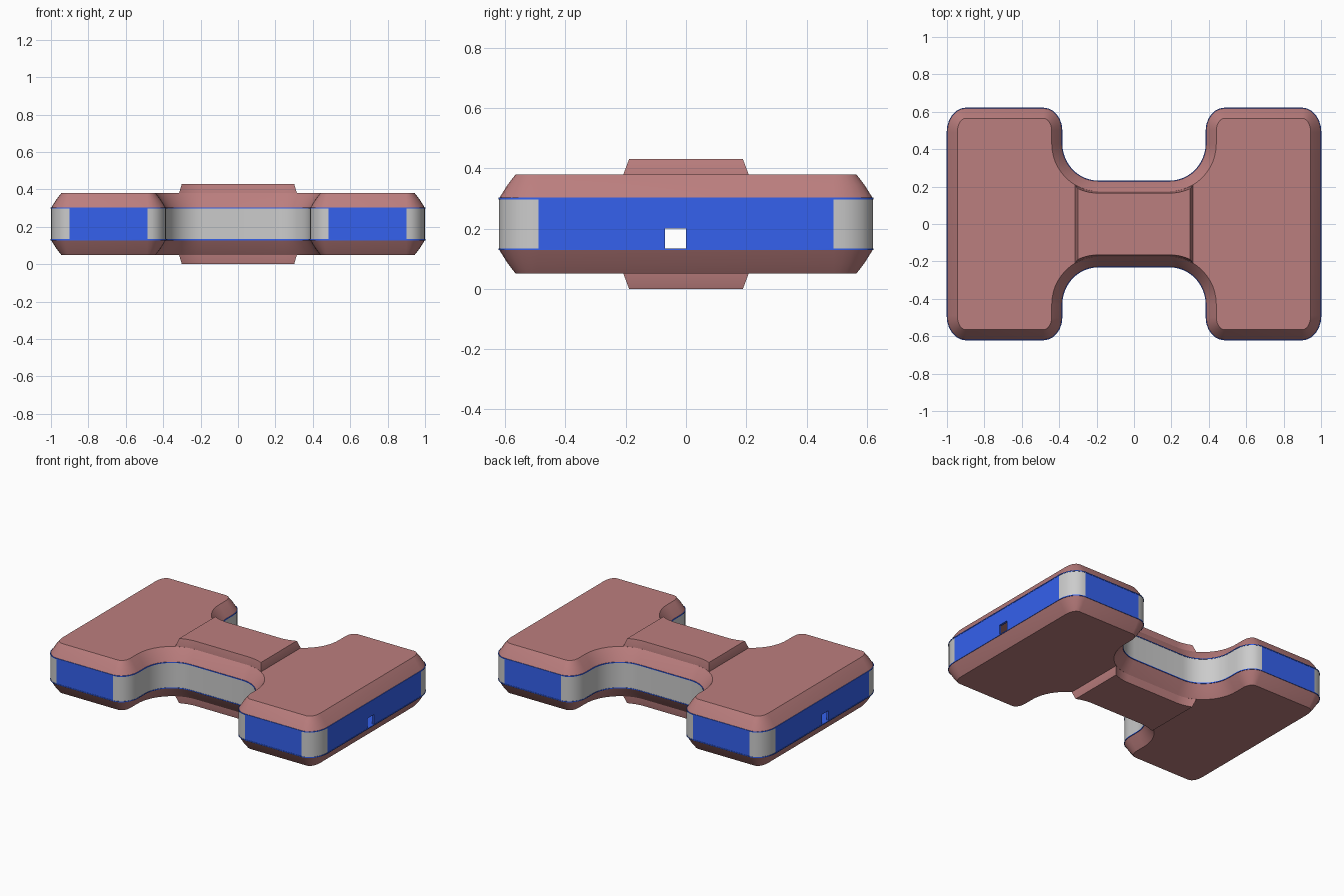
import bpy, bmesh
from math import sin, cos, pi, sqrt

if "Cube" in bpy.data.objects:
    bpy.data.objects.remove(bpy.data.objects["Cube"])

def material(name, rgb):
    m = bpy.data.materials.new(name)
    m.diffuse_color = (*rgb, 1)
    m.use_nodes = True
    m.node_tree.nodes["Principled BSDF"].inputs["Base Color"].default_value = m.diffuse_color
    return m

BROWN = material("brown", (0.5, 0.21, 0.21))
BLUE = material("blue", (0.035, 0.12, 0.85))
Z0, Z1, MID = 0.13, 0.30, 0.215

def arc(cx, cy, rx, ry, a0, a1, n):
    return [(cx + rx * cos(pi / 180 * (a0 + (a1 - a0) * i / n)),
             cy + ry * sin(pi / 180 * (a0 + (a1 - a0) * i / n))) for i in range(n + 1)]

def quarter(d=0.0):
    """Three curved runs of the first quadrant, inset by d."""
    return (arc(0.9, 0.49, 0.1 - d, 0.13 - d, 0, 90, 6),
            arc(0.485, 0.50, 0.10 - d, 0.12 - d, 90, 180, 6),
            arc(0.19, 0.43, 0.195 + d, 0.20 + d, 0, -90, 12))

def mirror_loop(q):
    """Mirror a first-quadrant run into a closed loop."""
    return (q + [(-x, y) for x, y in reversed(q)] + [(-x, -y) for x, y in q]
            + [(x, -y) for x, y in reversed(q)])

def outline(d=0.0):
    return mirror_loop(sum(quarter(d), []))

def waist(d, half):
    """Narrow part of the outline cut off at x = half."""
    q = []
    for i in range(9):
        x = half + (0.19 - half) * i / 8
        q.append((x, 0.43 - sqrt((0.20 + d) ** 2 - (x - 0.19) ** 2)))
    return mirror_loop(q)

def make(name, bm, mat=None, wall=0):
    bmesh.ops.recalc_face_normals(bm, faces=bm.faces)
    me = bpy.data.meshes.new(name)
    bm.to_mesh(me)
    bm.free()
    ob = bpy.data.objects.new(name, me)
    bpy.context.collection.objects.link(ob)
    if mat:
        me.materials.append(mat)
    bpy.ops.object.select_all(action='DESELECT')
    bpy.context.view_layer.objects.active = ob
    ob.select_set(True)
    bpy.ops.object.shade_smooth_by_angle(angle=0.4)
    return ob

def loft(name, layers, mat, caps=True):
    """Skin a stack of (loop, z) layers."""
    bm = bmesh.new()
    rings = [[bm.verts.new((x, y, z)) for x, y in loop] for loop, z in layers]
    n = len(rings[0])
    pairs = list(zip(rings, rings[1:])) + ([] if caps else [(rings[-1], rings[0])])
    for a, b in pairs:
        for i in range(n):
            j = (i + 1) % n
            bm.faces.new((a[i], a[j], b[j], b[i]))
    if caps:
        bm.faces.new(rings[0])
        bm.faces.new(rings[-1])
    return make(name, bm, mat)

def wall(name, outer, inner, mat=None, z0=Z0, z1=Z1):
    """Thin upright wall between two matching paths."""
    bm = bmesh.new()
    rows = [[bm.verts.new((x, y, z)) for x, y in p]
            for p, z in ((outer, z0), (outer, z1), (inner, z1), (inner, z0))]
    for k in range(4):
        a, b = rows[k], rows[(k + 1) % 4]
        for i in range(len(a) - 1):
            bm.faces.new((a[i], a[i + 1], b[i + 1], b[i]))
    for e in (0, -1):
        bm.faces.new([r[e] for r in rows])
    return make(name, bm, mat)

def flip(path, sx, sy):
    return [(x * sx, y * sy) for x, y in path]

# Bevelled shells and raised bridges, top and bottom
for side, s in (("top", 1), ("bottom", -1)):
    h = lambda z: MID + s * (z - MID)
    loft(side + "_shell", [(outline(d), h(z)) for d, z in
         ((0, 0.30), (0.028, 0.345), (0.055, 0.38))], BROWN)
    loft(side + "_bridge", [(waist(0.055, 0.315), h(0.37)), (waist(0.055, 0.315), h(0.38)),
         (waist(0.065, 0.30), h(0.43))], BROWN)

# Thin blue floor and upper seam
loft("floor_plate", [(outline(-0.002), 0.128), (outline(-0.002), 0.134)], BLUE)
loft("upper_seam", [(outline(-0.002), 0.297), (outline(-0.002), 0.303),
                    (outline(0.02), 0.303), (outline(0.02), 0.297)], BLUE, caps=False)

# Side band: grey curved walls and blue straight panels
T = 0.015
co, so, wo = quarter()
ci, si, wi = quarter(T)
for sx in (1, -1):
    for sy in (1, -1):
        wall("outer_corner_wall", flip(co, sx, sy), flip(ci, sx, sy))
        wall("side_panel", flip([co[-1], so[0]], sx, sy), flip([ci[-1], si[0]], sx, sy), BLUE)
    # end panel pieces around the small slot
    for part, y0, y1, z in (("front", -0.49, -0.07, Z0), ("back", 0, 0.49, Z0),
                            ("slot_top", -0.07, 0, 0.20)):
        wall("end_panel_" + part, [(sx, y0), (sx, y1)],
             [(sx * (1 - T), y0), (sx * (1 - T), y1)], BLUE, z0=z)
for sy in (1, -1):
    o, i = so + wo, si + wi
    wall("waist_wall", flip(o + [(-x, y) for x, y in reversed(o)], 1, sy),
         flip(i + [(-x, y) for x, y in reversed(i)], 1, sy))
